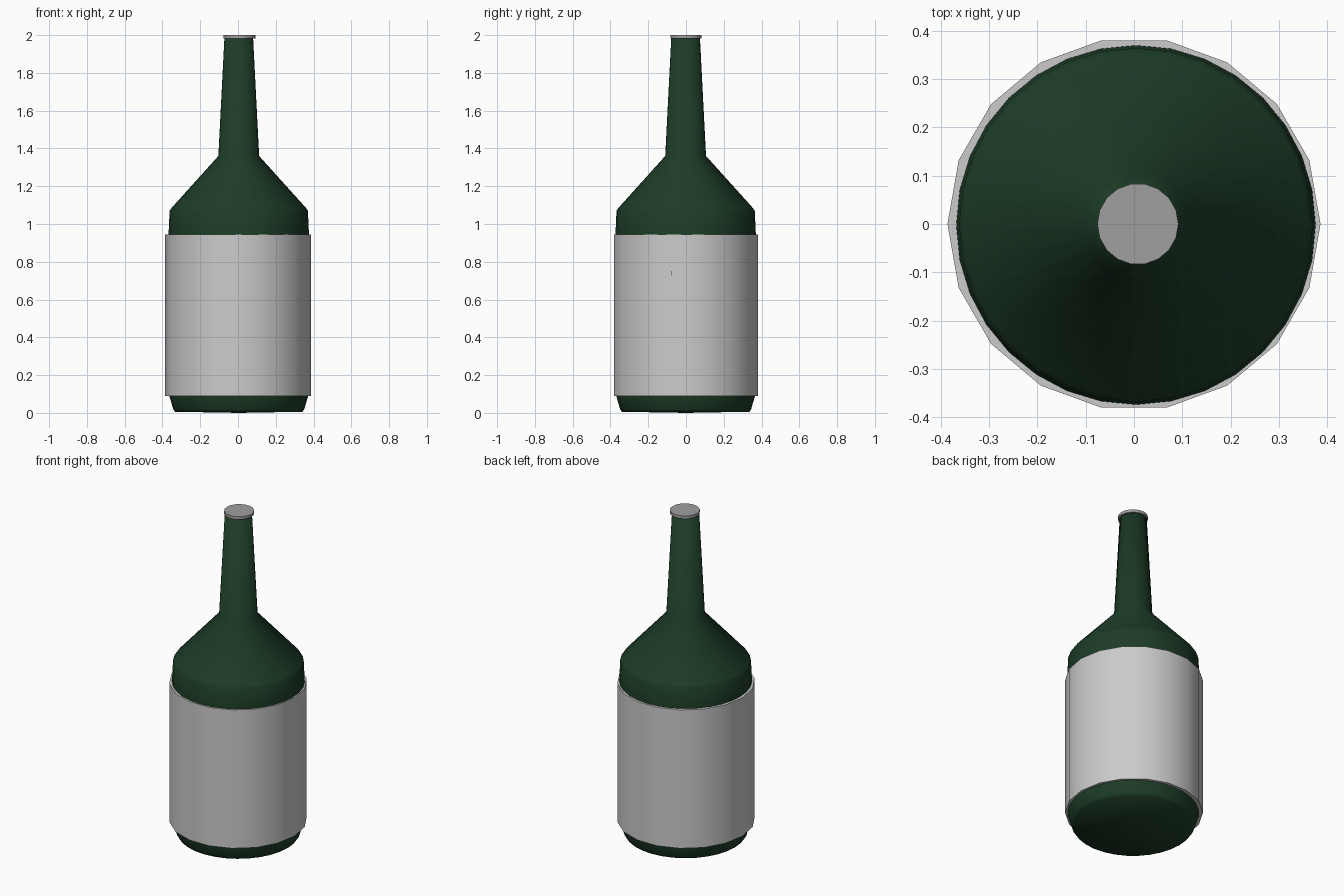
import bpy, bmesh, math

if "Cube" in bpy.data.objects:
    bpy.data.objects.remove(bpy.data.objects["Cube"])


def paint(obj, name, rgb):
    mat = bpy.data.materials.new(name)
    mat.diffuse_color = (*rgb, 1)
    mat.use_nodes = True
    mat.node_tree.nodes["Principled BSDF"].inputs["Base Color"].default_value = mat.diffuse_color
    obj.data.materials.append(mat)


def lathe(name, profile, sides, center):
    """Spin an (r, z) profile, from pole to pole, around a vertical axis."""
    bm = bmesh.new()
    verts = [bm.verts.new((r, 0, z)) for r, z in profile]
    edges = [bm.edges.new(pair) for pair in zip(verts, verts[1:])]
    bmesh.ops.spin(bm, geom=verts + edges, cent=(0, 0, 0), axis=(0, 0, 1),
                   angle=math.tau, steps=sides, use_merge=True)
    bmesh.ops.remove_doubles(bm, verts=bm.verts, dist=0.0001)
    bmesh.ops.recalc_face_normals(bm, faces=bm.faces)
    mesh = bpy.data.meshes.new(name)
    bm.to_mesh(mesh)
    bm.free()
    obj = bpy.data.objects.new(name, mesh)
    bpy.context.collection.objects.link(obj)
    obj.location = (*center, 0)
    mesh.shade_smooth()
    return obj


def cylinder(name, radius, z0, z1, center):
    bpy.ops.mesh.primitive_cylinder_add(
        vertices=18, radius=radius, depth=z1 - z0,
        location=(*center, (z0 + z1) / 2), rotation=(0, 0, math.pi / 2))
    obj = bpy.context.object
    obj.name = name
    bpy.ops.object.shade_smooth_by_angle(angle=math.radians(40))
    return obj


# Glass bottle
glass = lathe("bottle_glass", [
    (0, 0), (0.338, 0.006), (0.347, 0.02), (0.366, 0.085), (0.375, 0.30),
    (0.376, 0.75), (0.372, 0.94), (0.366, 1.07), (0.356, 1.085),
    (0.108, 1.36), (0.076, 1.985), (0, 2.0)], 32, (0.004, -0.002))
paint(glass, "green_glass", (0.012, 0.045, 0.02))

# Paper label wrapped around the body
label = cylinder("label", 0.386, 0.09, 0.945, (0, 0))

# Cap on the mouth
cap = cylinder("cap", 0.084, 1.982, 2.0, (0.008, 0))
paint(cap, "cap_grey", (0.35, 0.35, 0.35))
